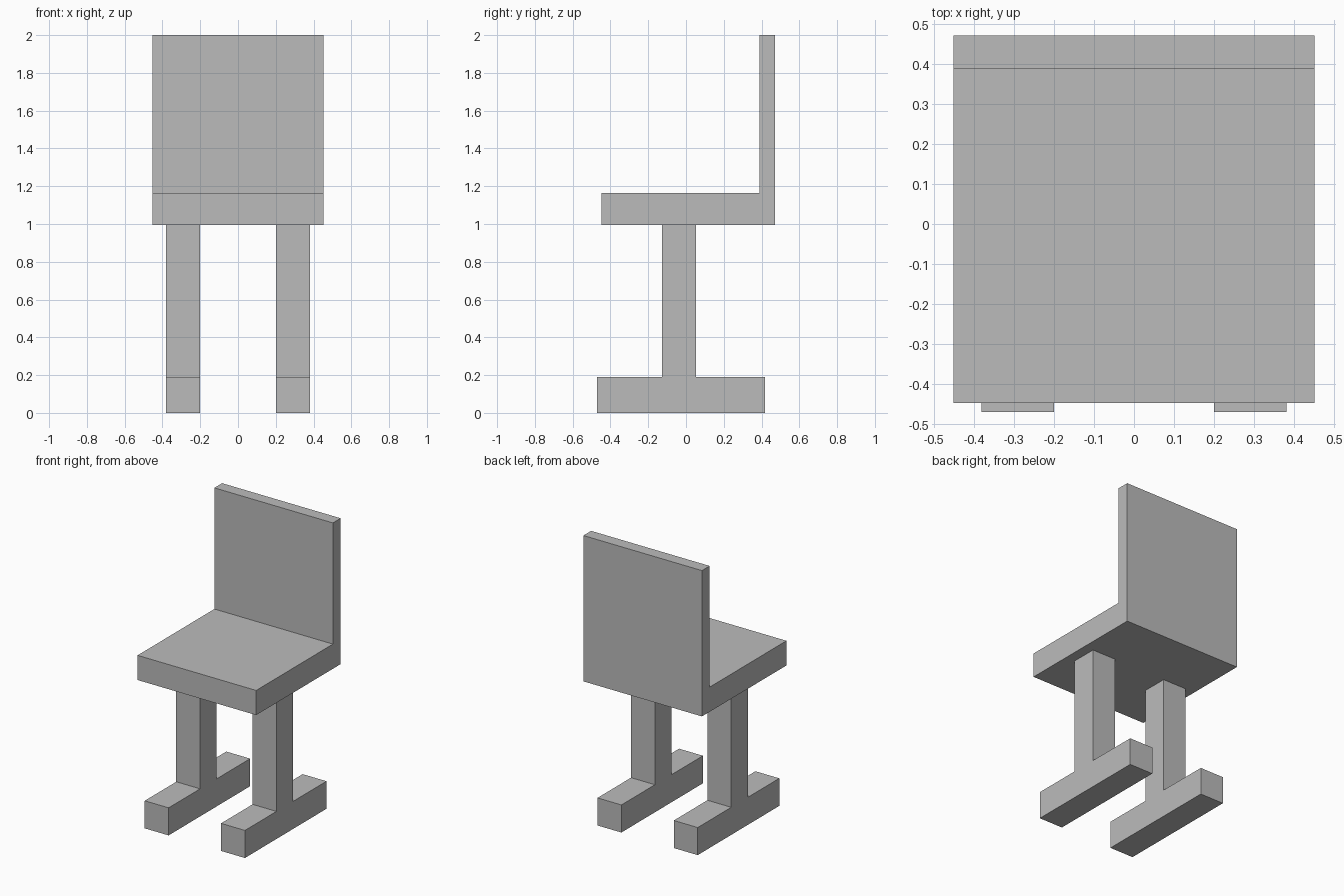
import bpy
import bmesh

if "Cube" in bpy.data.objects:
    bpy.data.objects.remove(bpy.data.objects["Cube"])

grey = bpy.data.materials.new("plain grey")
grey.diffuse_color = (0.5, 0.5, 0.5, 1)
grey.use_nodes = True
grey.node_tree.nodes["Principled BSDF"].inputs["Base Color"].default_value = grey.diffuse_color


def side_profile(name, points, x0, x1):
    """Extrude a (y, z) side profile from x0 to x1."""
    bm = bmesh.new()
    face = bm.faces.new([bm.verts.new((x0, y, z)) for y, z in points])
    ext = bmesh.ops.extrude_face_region(bm, geom=[face])
    verts = [g for g in ext["geom"] if isinstance(g, bmesh.types.BMVert)]
    bmesh.ops.translate(bm, verts=verts, vec=(x1 - x0, 0, 0))
    bmesh.ops.recalc_face_normals(bm, faces=bm.faces)
    mesh = bpy.data.meshes.new(name)
    bm.to_mesh(mesh)
    bm.free()
    mesh.materials.append(grey)
    obj = bpy.data.objects.new(name, mesh)
    bpy.context.collection.objects.link(obj)
    return obj


# Seat and backrest as one L-shaped slab
side_profile("seat_and_backrest", [
    (-0.448, 0.995), (0.472, 0.995), (0.472, 2.0),
    (0.388, 2.0), (0.388, 1.165), (-0.448, 1.165)], -0.452, 0.452)

# Legs: post on a long foot, an upside-down T
leg_points = [
    (-0.47, 0.0), (0.418, 0.0), (0.418, 0.19), (0.053, 0.19),
    (0.053, 0.995), (-0.127, 0.995), (-0.127, 0.19), (-0.47, 0.19)]
for label, x0, x1 in (("left_leg", -0.382, -0.2), ("right_leg", 0.2, 0.382)):
    side_profile(label, leg_points, x0, x1)
